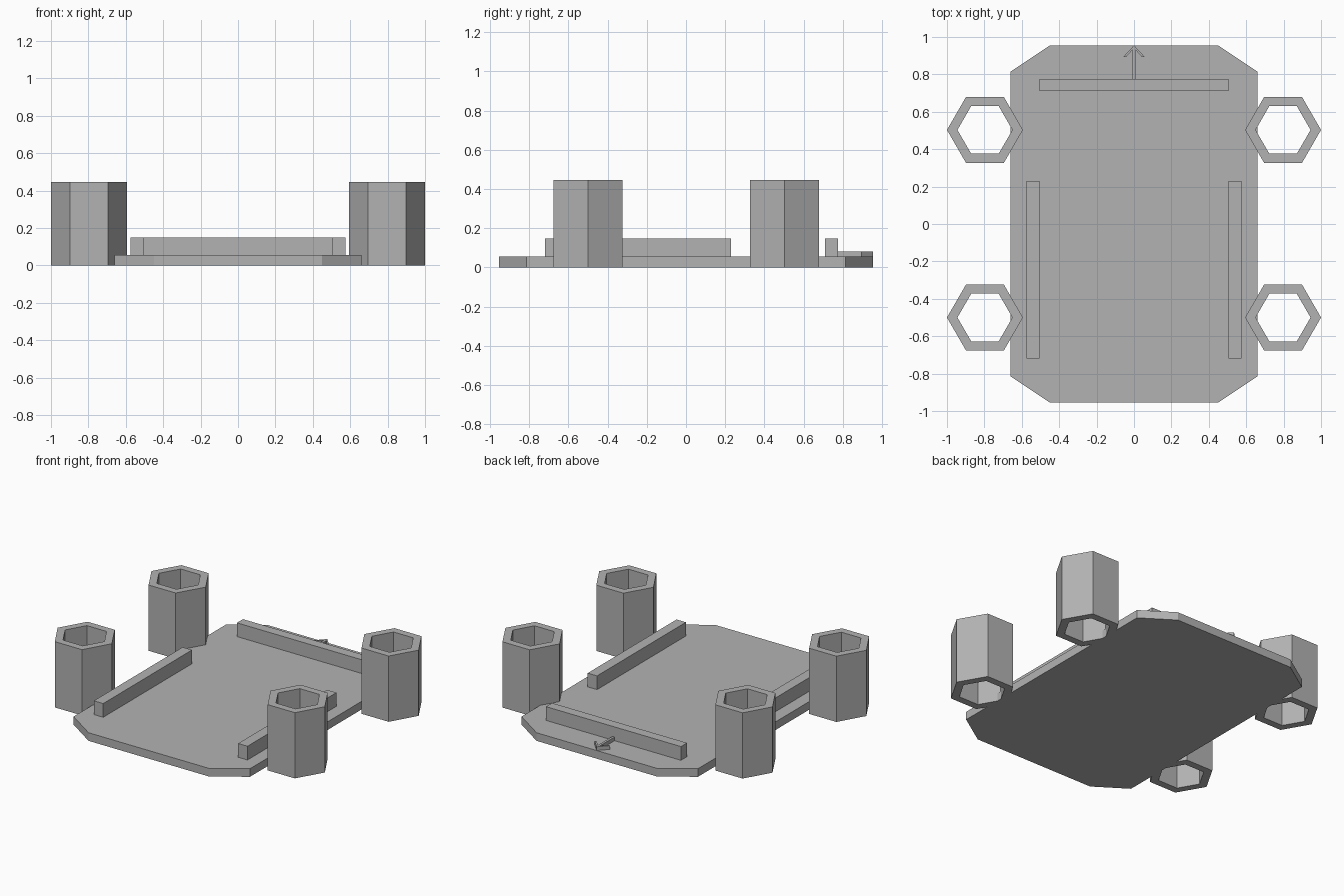
import bpy
import bmesh
from math import cos, sin, pi

cube = bpy.data.objects.get("Cube")
if cube:
    bpy.data.objects.remove(cube, do_unlink=True)

grey = bpy.data.materials.new("plain grey")
grey.use_nodes = True
COLOR = (0.45, 0.45, 0.45, 1)
grey.diffuse_color = COLOR
grey.node_tree.nodes["Principled BSDF"].inputs["Base Color"].default_value = COLOR

BASE_TOP = 0.055
RAIL_TOP = 0.148
TUBE_TOP = 0.445


def finish(name, bm):
    bmesh.ops.recalc_face_normals(bm, faces=bm.faces)
    mesh = bpy.data.meshes.new(name)
    bm.to_mesh(mesh)
    bm.free()
    mesh.materials.append(grey)
    bpy.context.collection.objects.link(bpy.data.objects.new(name, mesh))


def prism(name, outline, z0, z1):
    """Extrude a flat outline between two heights."""
    bm = bmesh.new()
    face = bm.faces.new([bm.verts.new((x, y, z0)) for x, y in outline])
    top = bmesh.ops.extrude_face_region(bm, geom=[face])["geom"]
    verts = [v for v in top if isinstance(v, bmesh.types.BMVert)]
    bmesh.ops.translate(bm, verts=verts, vec=(0, 0, z1 - z0))
    finish(name, bm)


def box(name, x0, x1, y0, y1, z0, z1):
    prism(name, [(x0, y0), (x1, y0), (x1, y1), (x0, y1)], z0, z1)


def hex_tube(name, cx, cy, outer, inner, height):
    """Open six-sided tube."""
    bm = bmesh.new()
    section = [(outer, 0), (outer, height), (inner, height), (inner, 0)]
    rings = []
    for i in range(6):
        a = i * pi / 3
        rings.append([bm.verts.new((cx + r * cos(a), cy + r * sin(a), z))
                      for r, z in section])
    for i in range(6):
        p, q = rings[i], rings[(i + 1) % 6]
        for j in range(4):
            k = (j + 1) % 4
            bm.faces.new((p[j], q[j], q[k], p[k]))
    finish(name, bm)


# Base plate with chamfered corners
corner = [(0.66, 0.815), (0.45, 0.955)]
half = corner + [(-x, y) for x, y in reversed(corner)]
prism("base_plate", half + [(-x, -y) for x, y in half], 0, BASE_TOP)

# Hexagonal corner tubes and side rails
for side, s in (("left", 1), ("right", -1)):
    for end, y in (("front", -0.5), ("back", 0.503)):
        hex_tube(f"{end}_{side}_tube", s * 0.797, y, 0.203, 0.147, TUBE_TOP)
    box(f"{side}_rail", *sorted((s * 0.505, s * 0.575)), -0.72, 0.23,
        BASE_TOP, RAIL_TOP)

# Back rail
box("back_rail", -0.505, 0.505, 0.71, 0.775, BASE_TOP, RAIL_TOP)

# Direction arrow pointing to the back edge
right_half = [(0.008, 0.775), (0.008, 0.932), (0.042, 0.893),
              (0.058, 0.893), (0, 0.955)]
arrow = right_half + [(-x, y) for x, y in reversed(right_half[:-1])]
prism("direction_arrow", arrow, BASE_TOP, 0.08)
